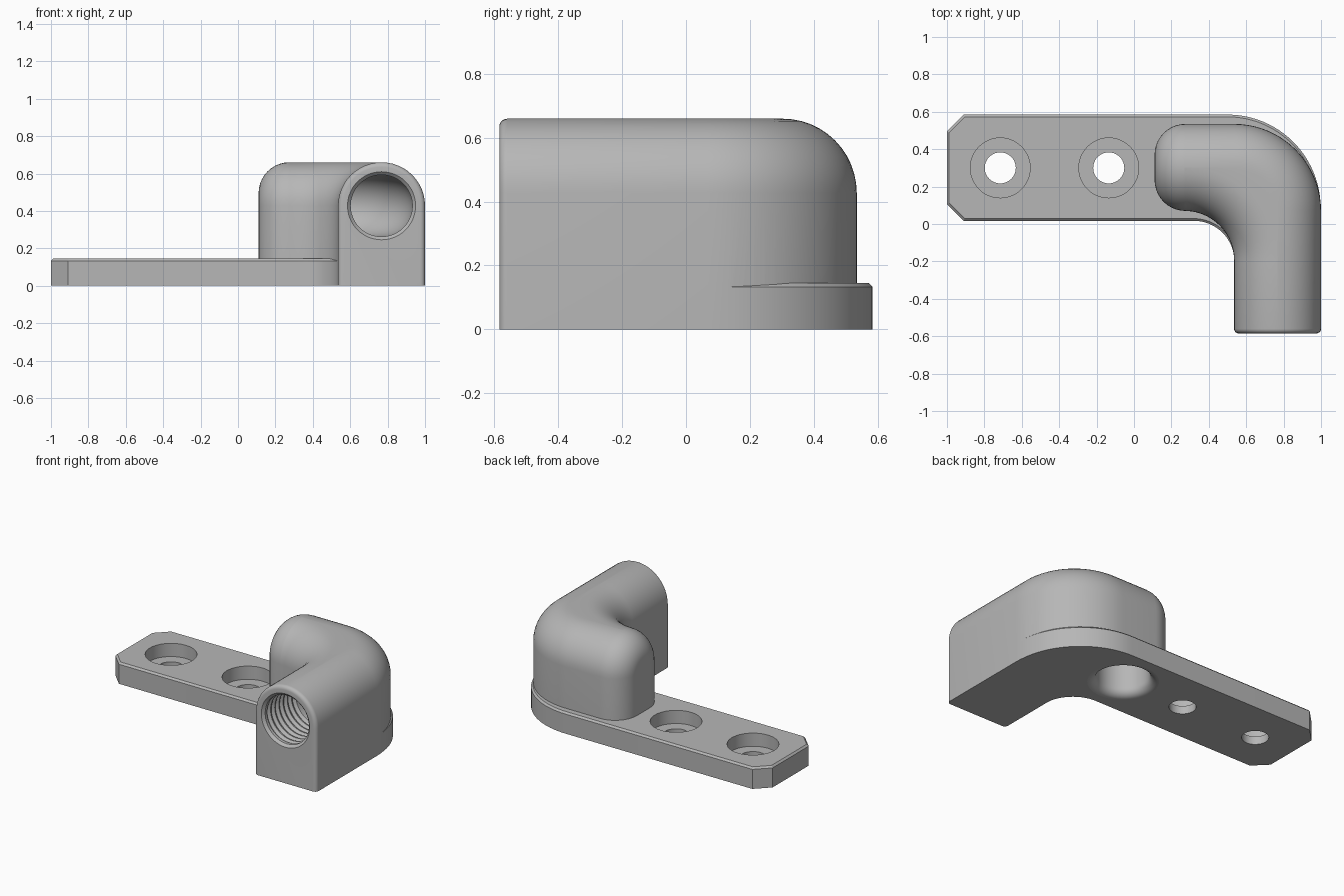
import bpy, bmesh
from math import sin, cos, pi
from mathutils import Vector as V

cube = bpy.data.objects.get("Cube")
if cube:
    bpy.data.objects.remove(cube, do_unlink=True)

metal = bpy.data.materials.new("plain grey")
metal.use_nodes = True
GREY = (0.47, 0.47, 0.47, 1)
metal.diffuse_color = GREY
metal.node_tree.nodes["Principled BSDF"].inputs["Base Color"].default_value = GREY


def steps(start, end, n):
    return [start + (end - start) * i / n for i in range(n + 1)]


def finish(bm, name):
    bmesh.ops.remove_doubles(bm, verts=bm.verts, dist=1e-5)
    bmesh.ops.recalc_face_normals(bm, faces=bm.faces)
    mesh = bpy.data.meshes.new(name)
    bm.to_mesh(mesh)
    bm.free()
    mesh.materials.append(metal)
    obj = bpy.data.objects.new(name, mesh)
    bpy.context.collection.objects.link(obj)
    return obj


def loft(name, rings):
    """Skin closed rings of equal length and cap both ends."""
    bm = bmesh.new()
    rows = [[bm.verts.new(p) for p in ring] for ring in rings]
    n = len(rows[0])
    for a, b in zip(rows, rows[1:]):
        for i in range(n):
            j = (i + 1) % n
            bm.faces.new((a[i], a[j], b[j], b[i]))
    bm.faces.new(rows[0])
    bm.faces.new(rows[-1])
    return finish(bm, name)


def circle(centre, u, v, r, n=48):
    return [V(centre) + r * (cos(t) * V(u) + sin(t) * V(v))
            for t in steps(0, 2 * pi, n)[:-1]]


def combine(target, tool, operation):
    tool.hide_render = True
    mod = target.modifiers.new("combine", "BOOLEAN")
    mod.operation, mod.object, mod.solver = operation, tool, "EXACT"
    bpy.context.view_layer.objects.active = target
    bpy.ops.object.modifier_apply(modifier=mod.name)
    bpy.data.objects.remove(tool, do_unlink=True)


# Elbow housing: arched section swept round the bend
R, SPRING = 0.2325, 0.4275
X, Y = V((1, 0)), V((0, 1))
stations = []                                   # inner, outer, outward, inset
for a in steps(pi / 2, 0, 10):                  # rounded closed end
    x = 0.275 - 0.165 * sin(a)
    stations.append((V((x, 0.07)), V((x, 0.535)), Y, 0.165 * (1 - cos(a))))
for t in steps(pi / 2, 0, 20):                  # bend
    n = V((cos(t), sin(t)))
    stations.append((V((0.27, -0.195)) + 0.265 * n,
                     V((0.535, 0.07)) + 0.465 * n, n, 0))
for b in steps(0, pi / 2, 5):                   # softened open end
    y = -0.56 - 0.025 * sin(b)
    stations.append((V((0.535, y)), V((1, y)), X, 0.025 * (1 - cos(b))))


def arch(inner, outer, n, inset):
    r = R - inset
    left, right = inner + n * inset, outer - n * inset
    pts = [(*left, 0)]
    for t in steps(0, pi / 2, 12):
        pts.append((*(left + n * r * (1 - cos(t))), SPRING + r * sin(t)))
    for t in steps(pi / 2, 0, 12):
        pts.append((*(right - n * r * (1 - cos(t))), SPRING + r * sin(t)))
    return pts + [(*right, 0)]


bracket = loft("elbow_bracket", [arch(*s) for s in stations])

# Mounting plate with clipped corners, curved corner and chamfered rim
outline = [(-0.91, 0.017), (-1, 0.107), (-1, 0.495), (-0.91, 0.585)]
outline += [(0.5 + 0.498 * cos(t), 0.085 + 0.5 * sin(t)) for t in steps(pi / 2, 0, 24)]
outline += [(0.998, -0.21), (0.537, -0.21)]
outline += [(0.32 + 0.217 * cos(t), -0.2 + 0.217 * sin(t)) for t in steps(0, pi / 2, 16)]
bm = bmesh.new()
base = bm.faces.new([bm.verts.new((x, y, 0)) for x, y in outline])
bm.normal_update()
if base.normal.z > 0:
    base.normal_flip()
top = bmesh.ops.extrude_face_region(bm, geom=[base], use_keep_orig=True)["geom"]
bmesh.ops.translate(bm, vec=(0, 0, 0.133),
                    verts=[g for g in top if isinstance(g, bmesh.types.BMVert)])
bmesh.ops.recalc_face_normals(bm, faces=bm.faces)
lid = [f for f in bm.faces if f.normal.z > 0.9]
bmesh.ops.inset_region(bm, faces=lid, thickness=0.012, depth=0.012, use_even_offset=True)
plate = finish(bm, "mounting_plate")
combine(bracket, plate, "UNION")

# Counterbored screw holes
for x in (-0.715, -0.135):
    profile = ((-0.05, 0.083), (0.055, 0.083), (0.055, 0.16), (0.3, 0.16))
    hole = loft("screw_hole", [circle((x, 0.3, z), (1, 0, 0), (0, 1, 0), r)
                               for z, r in profile])
    combine(bracket, hole, "DIFFERENCE")

# Fluid passage: flared inlet, two bends and a threaded outlet
BORE = 0.165
ex, ey, ez = V((1, 0, 0)), V((0, 1, 0)), V((0, 0, 1))
rings = [circle((0.34, 0.3025, -0.03), ey, -ex, 0.22)]
for a in steps(0, pi / 2, 7):
    rings.append(circle((0.34, 0.3025, 0.055 * (1 - cos(a))), ey, -ex, 0.22 - 0.055 * sin(a)))
for a in steps(0, pi / 2, 12):
    v = V((-cos(a), 0, sin(a)))
    rings.append(circle(V((0.52, 0.3025, 0.2475)) + 0.18 * v, ey, v, BORE))
for b in steps(pi / 2, 0, 14)[1:]:
    n = V((cos(b), sin(b), 0))
    rings.append(circle(V((0.52, 0.055, SPRING)) + 0.2475 * n, n, ez, BORE))
outlet = []
for i in range(7):
    y = -0.24 - 0.045 * i
    outlet += [(y, BORE), (y - 0.015, 0.182), (y - 0.022, 0.182), (y - 0.037, BORE)]
outlet += [(-0.568, BORE), (-0.6, 0.197)]
rings += [circle((0.7675, y, SPRING), ex, ez, r) for y, r in outlet]
combine(bracket, loft("passage_cutter", rings), "DIFFERENCE")

# Smooth shading with crisp edges
bpy.ops.object.select_all(action="DESELECT")
bracket.select_set(True)
bpy.context.view_layer.objects.active = bracket
bpy.ops.object.shade_smooth_by_angle(angle=pi / 6)
